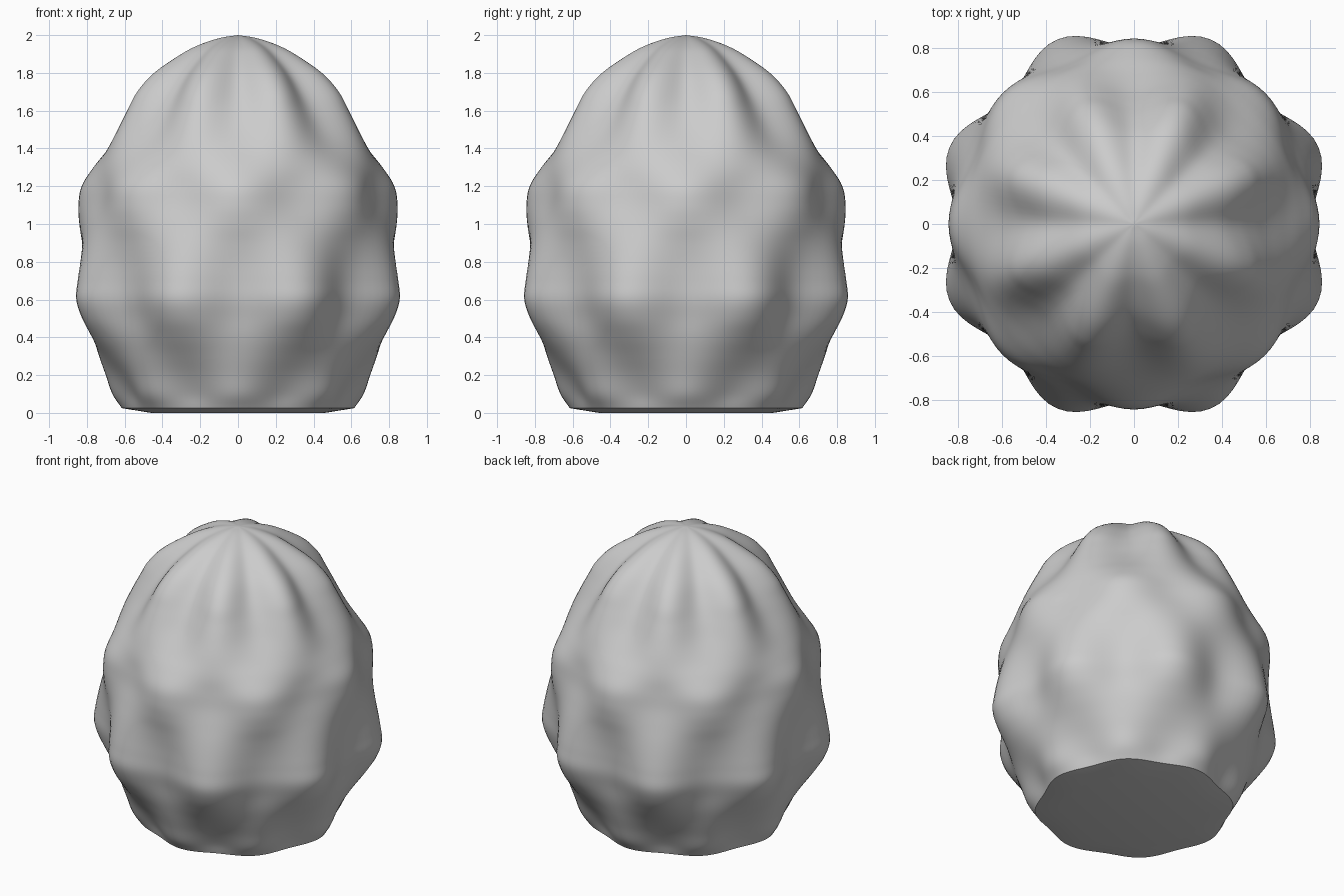
import bpy, bmesh, math
from mathutils import Vector

cube = bpy.data.objects.get("Cube")
if cube:
    bpy.data.objects.remove(cube)

SEGMENTS = 128
LOBES = 8
STEPS = 5

# Profile stations: height, radius on the lobe axis, radius halfway between lobes
STATIONS = [
    (0.00, 0.46, 0.45), (0.025, 0.615, 0.585), (0.10, 0.665, 0.61),
    (0.20, 0.70, 0.665), (0.30, 0.735, 0.735), (0.40, 0.765, 0.81),
    (0.50, 0.785, 0.875), (0.60, 0.805, 0.91), (0.70, 0.81, 0.90),
    (0.80, 0.815, 0.88), (0.90, 0.825, 0.855), (1.00, 0.84, 0.825),
    (1.10, 0.845, 0.795), (1.20, 0.828, 0.775), (1.30, 0.765, 0.755),
    (1.40, 0.685, 0.72), (1.50, 0.61, 0.675), (1.60, 0.545, 0.625),
    (1.70, 0.475, 0.57), (1.80, 0.39, 0.475), (1.90, 0.27, 0.32),
    (1.95, 0.185, 0.215), (1.985, 0.09, 0.10), (2.00, 0.0, 0.0),
]


def spline(points, steps):
    """Smooth curve through the points (Catmull-Rom), without the last point."""
    pts = [Vector(p) for p in points]
    pts = [pts[0] * 2 - pts[1]] + pts + [pts[-1] * 2 - pts[-2]]
    out = []
    for a, b, c, d in zip(pts, pts[1:], pts[2:], pts[3:]):
        for i in range(steps):
            t = i / steps
            out.append(0.5 * (2 * b + (c - a) * t
                              + (2 * a - 5 * b + 4 * c - d) * t ** 2
                              + (3 * b - a - 3 * c + d) * t ** 3))
    return out


# Stone body: lobed rings whose bumps alternate from row to row
bm = bmesh.new()
rows = [Vector(STATIONS[0])] + spline(STATIONS[1:], STEPS)
rings = []
for z, on_lobe, between in rows:
    ring = []
    for s in range(SEGMENTS):
        angle = math.tau * s / SEGMENTS
        w = 0.5 + 0.5 * math.cos(LOBES * angle)
        r = between + (on_lobe - between) * w
        ring.append(bm.verts.new((r * math.cos(angle), r * math.sin(angle), z)))
    rings.append(ring)
for low, high in zip(rings, rings[1:]):
    for s in range(SEGMENTS):
        n = (s + 1) % SEGMENTS
        bm.faces.new((low[s], low[n], high[n], high[s]))

# Crown point and flat base
tip = bm.verts.new((0, 0, STATIONS[-1][0]))
for s in range(SEGMENTS):
    bm.faces.new((rings[-1][s], rings[-1][(s + 1) % SEGMENTS], tip))
bm.faces.new(list(reversed(rings[0])))
bmesh.ops.recalc_face_normals(bm, faces=bm.faces)

mesh = bpy.data.meshes.new("bumpy_body")
bm.to_mesh(mesh)
bm.free()
body = bpy.data.objects.new("bumpy_body", mesh)
bpy.context.collection.objects.link(body)

# Plain grey material
grey = bpy.data.materials.new("plain_grey")
grey.use_nodes = True
grey.diffuse_color = (0.6, 0.6, 0.6, 1)
grey.node_tree.nodes["Principled BSDF"].inputs["Base Color"].default_value = (0.6, 0.6, 0.6, 1)
mesh.materials.append(grey)

bpy.ops.object.select_all(action="DESELECT")
body.select_set(True)
bpy.context.view_layer.objects.active = body
bpy.ops.object.shade_smooth_by_angle(angle=math.radians(40))
